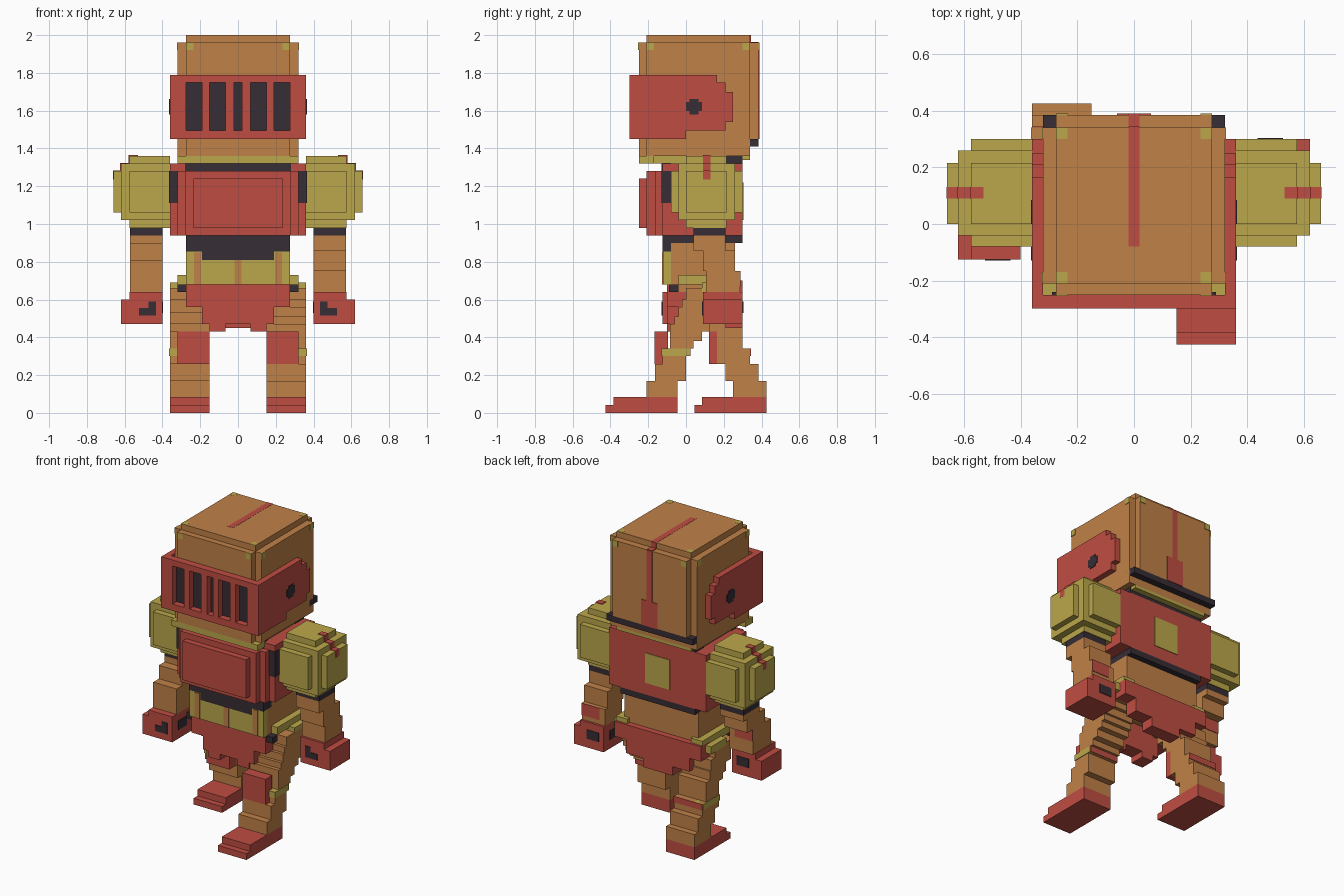
import bpy, bmesh

cube = bpy.data.objects.get("Cube")
if cube:
    bpy.data.objects.remove(cube)


def material(name, rgb):
    m = bpy.data.materials.new(name)
    m.use_nodes = True
    m.diffuse_color = (*rgb, 1)
    bsdf = m.node_tree.nodes["Principled BSDF"]
    bsdf.inputs["Base Color"].default_value = (*rgb, 1)
    bsdf.inputs["Roughness"].default_value = 0.8
    return m


ORANGE = material("copper_orange", (0.53, 0.22, 0.065))
RED = material("brick_red", (0.52, 0.075, 0.055))
GOLD = material("dull_gold", (0.50, 0.39, 0.07))
DARK = material("charcoal", (0.037, 0.027, 0.036))
T = 0.004  # thickness of painted plates


def blocks(name, mat, boxes, side=1):
    """One object from boxes (x0, x1, y0, y1, z0, z1); side=-1 mirrors in x."""
    bm = bmesh.new()
    for x0, x1, y0, y1, z0, z1 in boxes:
        made = bmesh.ops.create_cube(bm, size=1)["verts"]
        for v in made:
            v.co.x = side * (x1 if v.co.x > 0 else x0)
            v.co.y = y1 if v.co.y > 0 else y0
            v.co.z = z1 if v.co.z > 0 else z0
    bmesh.ops.recalc_face_normals(bm, faces=bm.faces)
    me = bpy.data.meshes.new(name)
    bm.to_mesh(me)
    bm.free()
    me.materials.append(mat)
    ob = bpy.data.objects.new(name, me)
    bpy.context.collection.objects.link(ob)
    return ob


# Helmet shell with stepped edges
blocks("helmet", ORANGE, [
    (-.275, .275, -.25, .385, 1.45, 1.96),
    (-.32, .32, -.21, .34, 1.36, 1.96),
    (-.275, .275, -.25, .34, 1.36, 1.45),
    (-.275, .275, -.21, .34, 1.96, 2.0)])
blocks("helmet_back_rim", DARK, [(-.32, .32, .30, .385, 1.41, 1.45)])
blocks("helmet_collar", GOLD, [(-.32, .32, -.25, -.17, 1.32, 1.36),
                               (-.275, .275, -.17, .21, 1.32, 1.36),
                               (-.275, .275, .25, .34, 1.34, 1.37)])
blocks("helmet_stripe", RED, [
    (-.02, .02, -.08, .34, 2.0 - T, 2.0 + T / 4),
    (-.02, .02, .30, .385, 1.96 - T, 1.96 + T),
    (-.02, .02, .34, .34 + T, 1.96, 2.0),
    (-.02, .02, .385, .385 + T, 1.62, 1.96),
    (-.06, .06, .385, .385 + T, 1.45, 1.62)])

# Rivets painted on the three faces at each top corner
rivets = []
for s in (-1, 1):
    xa, xb = sorted((s * .235, s * .275))
    for ya, yb, face in ((-.21, -.17, -.25), (.30, .34, .385)):
        rivets += [(xa, xb, ya, yb, 2.0 - T, 2.0 + T / 4),
                   (xa, xb, face - T, face + T, 1.92, 1.96),
                   (s * .32 - T, s * .32 + T, ya, yb, 1.92, 1.96)]
blocks("helmet_rivets", GOLD, rivets)

# Visor: frame, bars between the slots, dark backing, cheek guards
slots = [(-.275, -.19), (-.15, -.065), (-.022, .022), (.065, .15), (.19, .275)]
edges = [-.32] + [e for s in slots for e in s] + [.32]
bars = [(edges[i], edges[i + 1], -.298, -.25, 1.495, 1.75) for i in range(0, len(edges), 2)]
blocks("visor", RED, bars + [(-.32, .32, -.298, -.25, 1.45, 1.495),
                             (-.32, .32, -.298, -.25, 1.75, 1.79)])
blocks("visor_slots", DARK, [(-.29, .29, -.256, -.24, 1.48, 1.76)])
for s, label in ((1, "left"), (-1, "right")):
    blocks(label + "_cheek_guard", RED, [
        (.32, .36, -.298, 0, 1.45, 1.79),
        (.32, .36, 0, .165, 1.495, 1.79),
        (.32, .36, .165, .21, 1.495, 1.75),
        (.32, .36, .21, .25, 1.54, 1.70)], s)
    blocks(label + "_visor_hinge", DARK, [
        (.36 - T, .36 + T, .0, .085, 1.597, 1.645),
        (.36 - T, .36 + T, .018, .067, 1.58, 1.663)], s)

# Torso and layered chest plate
blocks("torso", RED, [(-.36, .36, -.125, .30, .94, 1.32)])
blocks("chest_plate", RED, [
    (-.32, .32, -.165, -.125, .94, 1.28),
    (-.28, .28, -.21, -.165, .94, 1.28),
    (-.235, .235, -.25, -.21, .98, 1.24)])
blocks("neck_band", DARK, [(-.28, .28, -.129, -.08, 1.28, 1.322),
                           (-.28, .28, .21, .30, 1.32, 1.36)])
blocks("back_badge", GOLD, [(-.09, .09, .30, .30 + T, 1.02, 1.22)])
for s, label in ((1, "left"), (-1, "right")):
    blocks(label + "_chest_strap", DARK, [(.32, .36 + T, -.125 - T, -.08, 1.11, 1.28)], s)

# Waist, belly plates and belt
blocks("waist", ORANGE, [(-.275, .275, -.08, .26, .64, .90)])
blocks("waist_band", DARK, [
    (-.275, .275, -.125, .30, .90, .94),
    (-.275, .275, -.125, -.04, .855, .90),
    (-.19, .19, -.125, -.08, .81, .855)])
blocks("belly_plate", GOLD, [
    (-.275, .275, -.122, -.08, .68, .81),
    (-.275, -.19, -.122, -.08, .81, .855),
    (.19, .275, -.122, -.08, .81, .855)])
blocks("belly_stripes", ORANGE, [
    (x - .018, x + .018, -.122 - T, -.12, .68, top)
    for x, top in ((-.215, .85), (0, .81), (.215, .85))])

# Cloth hanging at front and back
blocks("front_cloth", RED, [
    (-.275, .275, -.10, 0, .56, .68),
    (-.19, .19, -.10, 0, .47, .56),
    (-.15, -.065, -.10, 0, .43, .47),
    (.065, .15, -.10, 0, .43, .47)])
blocks("back_cloth", RED, [
    (-.32, .32, .21, .30, .60, .70),
    (-.235, .235, .21, .30, .51, .60),
    (-.11, .11, .21, .30, .45, .51)])

# Shoulders, mirrored
for s, label in ((1, "left"), (-1, "right")):
    blocks(label + "_shoulder_guard", GOLD, [
        (.36, .575, -.08, .30, 1.06, 1.28),
        (.36, .575, -.04, .26, 1.02, 1.32),
        (.36, .575, 0, .215, .98, 1.36),
        (.575, .62, -.04, .26, 1.02, 1.32),
        (.62, .66, 0, .215, 1.06, 1.28)], s)
    blocks(label + "_shoulder_stripe", RED, [
        (.53, .575 + T, .09, .13, 1.32, 1.36 + T),
        (.575, .62 + T, .09, .13, 1.28, 1.32 + T),
        (.62, .66 + T / 4, .09, .13, 1.235, 1.28 + T)], s)
    blocks(label + "_arm_cuff", DARK, [(.40, .572, .04, .21, .94, .98)], s)
    blocks(label + "_hip_guard", GOLD, [
        (.235, .32, -.04, .285, .68, .73), (.235, .36, .085, .25, .64, .69)], s)
    blocks(label + "_hip_clip", DARK, [(.27, .32, -.09, -.04, .64, .68)], s)

# Arms: left swings back, right swings forward
arms = {
    "left": (1, [(.04, .21, .86, .94), (.09, .26, .75, .86), (.105, .285, .64, .75)], .09),
    "right": (-1, [(.04, .21, .90, .94), (-.02, .17, .81, .90), (-.08, .11, .64, .81)], -.125)}
for label, (s, layers, h) in arms.items():
    blocks(label + "_arm", ORANGE, [(.40, .572, *layer) for layer in layers], s)
    back = layers[-1][1]
    z = layers[-1][3]
    blocks(label + "_elbow_patch", RED, [(.44, .572, back, back + T, z - .08, z)], s)
    blocks(label + "_hand", RED, [(.40, .575, h, h + .21, .47, .64),
                                  (.575, .62, h, h + .21, .47, .60)], s)
    blocks(label + "_glove_palm", DARK, [
        (.435, .525, h - T, h, .515, .555), (.435, .475, h - T, h, .555, .59),
        (.435, .525, h + .21, h + .21 + T, .53, .59),
        (.40 - T, .40, h + .06, h + .15, .53, .59)], s)

# Legs: stacked layers (y0, y1, z0, z1); left strides forward, right trails
legs = {
    "left": (1, [
        (-.21, -.045, .085, .17), (-.165, 0, .17, .26), (-.125, 0, .26, .30),
        (-.125, .02, .30, .34), (-.085, .04, .34, .38), (-.085, .085, .38, .43),
        (-.085, .125, .43, .47), (-.06, .15, .47, .51), (-.04, .165, .51, .56),
        (-.02, .19, .56, .60), (0, .21, .60, .66)], -.125, -.425, -.045, -.385),
    "right": (-1, [
        (.25, .425, .085, .17), (.21, .385, .17, .26), (.165, .34, .26, .34),
        (.165, .30, .34, .43), (.125, .30, .43, .47), (.09, .26, .47, .53),
        (.04, .25, .53, .60), (0, .21, .60, .66)], .165, .045, .425, .085)}
for label, (s, layers, knee, toe, heel, step) in legs.items():
    blocks(label + "_leg", ORANGE, [(.15, .36, *layer) for layer in layers], s)
    blocks(label + "_knee_plate", RED, [(.15, .32, knee - .042, knee + .03, .26, .43)], s)
    calf = next(a[1] for a in layers if a[3] >= .33)
    blocks(label + "_knee_band", GOLD, [(.30, .36 + T, knee - T, calf, .30, .34)], s)
    blocks(label + "_calf_patch", RED, [(.15, .36, calf, calf + T, .30, .34)], s)
    blocks(label + "_foot", RED, [(.15, .36, toe, heel, 0, .042),
                                  (.15, .36, step, heel, .042, .085)], s)
